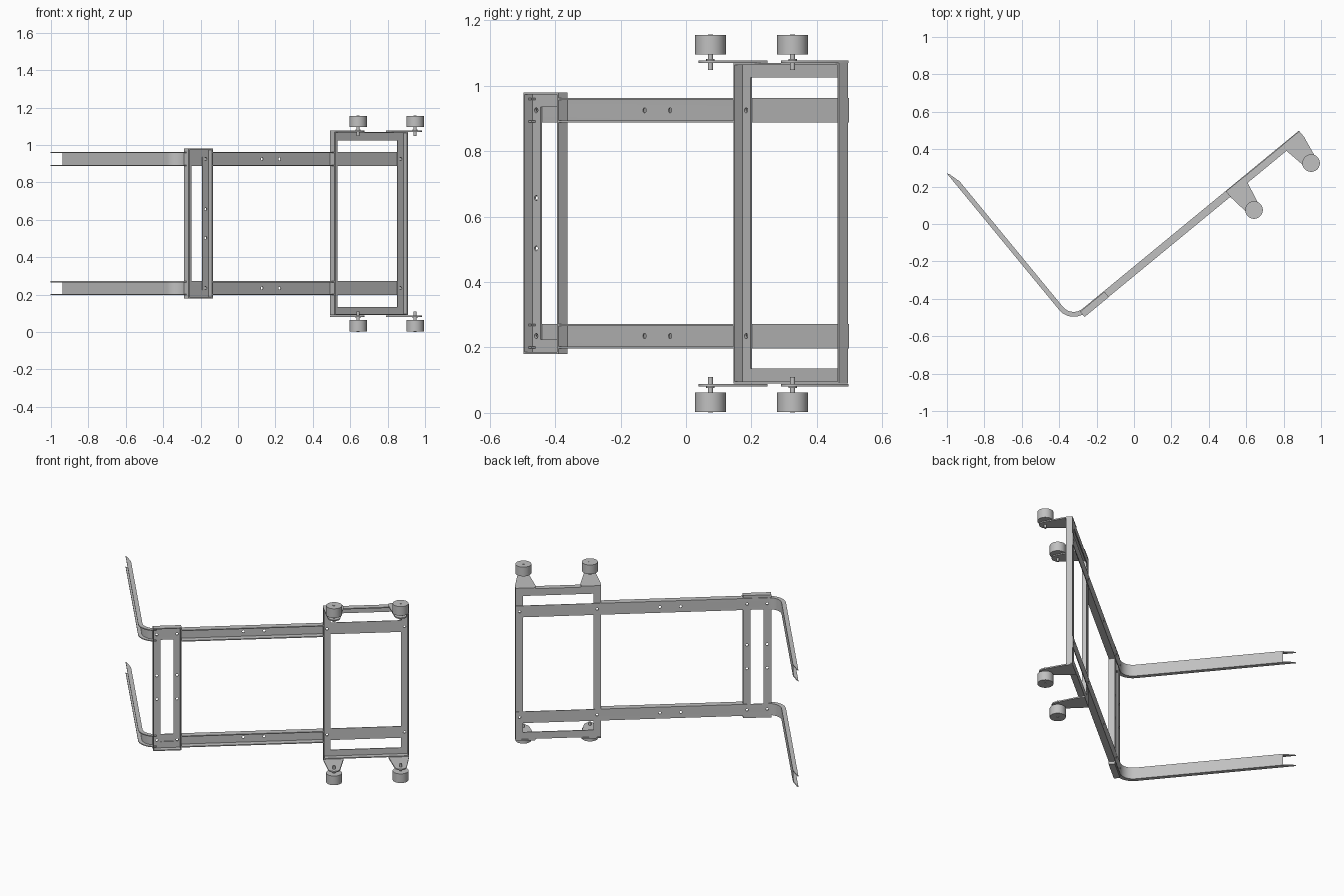
import bpy, bmesh, math

cube = bpy.data.objects.get("Cube")
if cube:
    bpy.data.objects.remove(cube, do_unlink=True)

TURN = math.radians(39.45)   # the whole rack is built square, then turned about z
BACK = -0.175                # rear plane of the rack
SHEET = 0.004                # arm sheet thickness
ANGLE = 0.006                # angle iron thickness
MID = 0.579                  # mid height

steel = bpy.data.materials.new("steel grey")
steel.use_nodes = True
steel.diffuse_color = (0.53, 0.53, 0.53, 1)
steel.node_tree.nodes["Principled BSDF"].inputs["Base Color"].default_value = steel.diffuse_color


def prism(name, pts, lo, hi, axis="z", smooth=False):
    """Extrude a flat profile between lo and hi along one axis."""
    place = {"z": lambda a, b, h: (a, b, h),
             "x": lambda a, b, h: (h, a, b),
             "y": lambda a, b, h: (a, h, b)}[axis]
    bm = bmesh.new()
    ends = [[bm.verts.new(place(a, b, h)) for a, b in pts] for h in (lo, hi)]
    bm.faces.new(ends[0])
    bm.faces.new(ends[1][::-1])
    n = len(pts)
    for i in range(n):
        j = (i + 1) % n
        bm.faces.new((ends[0][i], ends[0][j], ends[1][j], ends[1][i]))
    bmesh.ops.recalc_face_normals(bm, faces=bm.faces)
    mesh = bpy.data.meshes.new(name)
    bm.to_mesh(mesh)
    bm.free()
    mesh.materials.append(steel)
    ob = bpy.data.objects.new(name, mesh)
    bpy.context.collection.objects.link(ob)
    ob.rotation_euler.z = TURN
    if smooth:
        smooth_obs.append(ob)
    return ob


def arc(cx, cy, r, start, end, n):
    return [(cx + r * math.cos(math.radians(start + (end - start) * i / n)),
             cy + r * math.sin(math.radians(start + (end - start) * i / n)))
            for i in range(n + 1)]


def circle(cx, cy, r, n=32):
    return arc(cx, cy, r, 0, 360, n)[:-1]


def drill(ob, holes):
    """Cut round bolt holes through the rack's thickness."""
    for x, z in holes:
        cutter = prism("cutter", circle(x, z, 0.008, 12), BACK - 0.03, BACK + 0.02, "y")
        cutter.hide_render = True
        mod = ob.modifiers.new("hole", "BOOLEAN")
        mod.operation = "DIFFERENCE"
        mod.object = cutter
        bpy.context.view_layer.update()
        deps = bpy.context.evaluated_depsgraph_get()
        cut = bpy.data.meshes.new_from_object(ob.evaluated_get(deps))
        ob.modifiers.remove(mod)
        ob.data = cut
        bpy.data.objects.remove(cutter, do_unlink=True)


def angle_profile(edge, inward, width, depth, swap=False):
    """L section: one leg flat against the arms, one leg standing forward."""
    b = BACK - SHEET
    pts = [(edge, b), (edge + inward * width, b), (edge + inward * width, b - ANGLE),
           (edge + inward * ANGLE, b - ANGLE), (edge + inward * ANGLE, BACK - depth),
           (edge, BACK - depth)]
    return [(t, e) for e, t in pts] if swap else pts


def angle_frame(name, x0, x1, z0, z1, width, depth, heights):
    """Rectangle of four angle irons with bolt holes in the uprights."""
    for side, edge, inward in (("inner", x0, 1), ("outer", x1, -1)):
        bar = prism(f"{name}_{side}_upright", angle_profile(edge, inward, width, depth), z0, z1)
        drill(bar, [(edge + inward * 0.024, z) for z in heights])
    for side, edge, inward in (("lower", z0, 1), ("upper", z1, -1)):
        prism(f"{name}_{side}_rail", angle_profile(edge, inward, width, depth, True),
              x0 + ANGLE, x1 - ANGLE, "x")


smooth_obs = []
FORK_IN, FORK_OUT, BEND = -0.575, -0.601, 0.075
CX, CY = FORK_IN + BEND, BACK + BEND
ARM_HEIGHTS = (0.235, 0.925)

# Bent channel arms: web, fork flanges and straight arm flanges
web = ([(0.998, BACK)] + arc(CX, CY, BEND, 270, 180, 12) + [(FORK_IN, 0.775)]
       + [(FORK_IN - SHEET, 0.775)] + arc(CX, CY, BEND + SHEET, 180, 270, 12)
       + [(0.998, BACK - SHEET)])
fork_flange = (arc(CX, CY, BEND, 270, 180, 12)
               + [(FORK_IN, 0.765), (-0.592, 0.832), (FORK_OUT, 0.846)]
               + arc(CX, CY, CX - FORK_OUT, 180, 270, 12))
arm_flange = [(-0.352, BACK), (0.49, BACK), (0.49, BACK - 0.04), (-0.352, BACK - 0.04)]
for label, z0, z1 in (("lower", 0.197, 0.272), ("upper", 0.888, 0.963)):
    arm = prism(f"{label}_arm_web", web, z0, z1, smooth=True)
    hole_z = ARM_HEIGHTS[0] if label == "lower" else ARM_HEIGHTS[1]
    drill(arm, [(x, hole_z) for x in (-0.496, -0.376, 0.018, 0.141, 0.514, 0.974)])
    for edge, lo in (("bottom", z0), ("top", z1 - 0.006)):
        prism(f"{label}_fork_{edge}_flange", fork_flange, lo, lo + 0.006, smooth=True)
        prism(f"{label}_arm_{edge}_flange", arm_flange, lo, lo + 0.006)

# Small frame near the bend and large frame at the wheel end
angle_frame("small_frame", -0.52, -0.352, 0.18, 0.98, 0.045, 0.041,
            (0.235, 0.503, 0.657, 0.925))
angle_frame("large_frame", 0.49, 0.998, 0.09, 1.07, 0.045, 0.041, ARM_HEIGHTS)

# Wheel brackets, axles and wheels, mirrored about mid height
WHEEL_Y = -0.35
for place, wheel_x, x0, x1 in (("inner", 0.543, 0.49, 0.609), ("outer", 0.938, 0.878, 0.998)):
    plate = ([(x1, BACK - 0.003), (x0, BACK - 0.003), (x0, BACK - 0.043)]
             + arc(wheel_x, WHEEL_Y, 0.036, 190, 350, 12) + [(x1, BACK - 0.043)])
    for level, sign in (("lower", -1), ("upper", 1)):
        def span(a, b):
            return sorted((MID + sign * a, MID + sign * b))
        prism(f"{level}_{place}_bracket", plate, *span(0.490, 0.498), smooth=True)
        prism(f"{level}_{place}_axle", circle(wheel_x, WHEEL_Y, 0.008, 16),
              *span(0.470, 0.578), smooth=True)
        prism(f"{level}_{place}_axle_nut", circle(wheel_x, WHEEL_Y, 0.013, 16),
              *span(0.498, 0.503), smooth=True)
        prism(f"{level}_{place}_wheel", circle(wheel_x, WHEEL_Y, 0.047),
              *span(0.516, 0.576), smooth=True)

# Smooth the curved parts, keeping hard edges
bpy.ops.object.select_all(action="DESELECT")
for ob in smooth_obs:
    ob.select_set(True)
bpy.context.view_layer.objects.active = smooth_obs[0]
bpy.ops.object.shade_smooth_by_angle(angle=math.radians(30))
